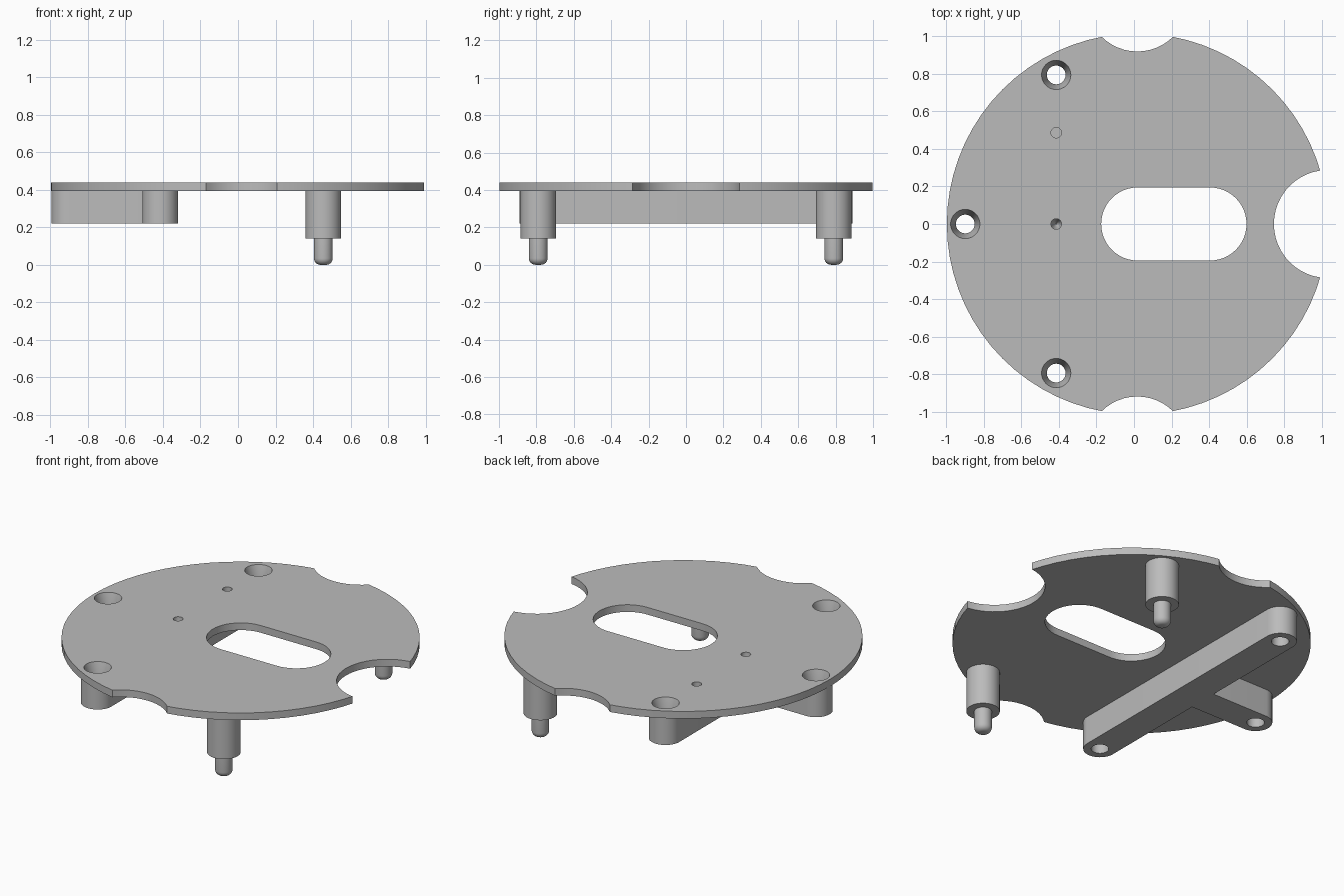
import bpy, bmesh, math

cube = bpy.data.objects.get("Cube")
if cube:
    bpy.data.objects.remove(cube, do_unlink=True)

grey = bpy.data.materials.new("plain grey")
grey.use_nodes = True
COLOUR = (0.5, 0.5, 0.5, 1)
grey.diffuse_color = COLOUR
grey.node_tree.nodes["Principled BSDF"].inputs["Base Color"].default_value = COLOUR

TOP, UNDER, ARM_Z = 0.44, 0.395, 0.22
DISC_X, DISC_R = 0.018, 1.016
BOSS_R = 0.095
SCREWS = [(-0.415, 0.795), (-0.415, -0.795), (-0.9, 0)]


def finish(name, bm):
    bmesh.ops.recalc_face_normals(bm, faces=bm.faces)
    mesh = bpy.data.meshes.new(name)
    bm.to_mesh(mesh)
    bm.free()
    mesh.materials.append(grey)
    ob = bpy.data.objects.new(name, mesh)
    bpy.context.collection.objects.link(ob)
    return ob


def lathe(name, x, y, profile, n=48):
    """Solid of revolution from (radius, z) pairs, capped at both ends."""
    bm = bmesh.new()
    rings = []
    for r, z in profile:
        rings.append([bm.verts.new((x + r * math.cos(math.tau * i / n),
                                    y + r * math.sin(math.tau * i / n), z)) for i in range(n)])
    for a, b in zip(rings, rings[1:]):
        for i in range(n):
            j = (i + 1) % n
            bm.faces.new((a[i], a[j], b[j], b[i]))
    bm.faces.new(rings[0][::-1])
    bm.faces.new(rings[-1])
    return finish(name, bm)


def capsule(name, p, q, r, z0, z1, n=24):
    """Upright prism with a round-ended outline running from p to q."""
    bm = bmesh.new()
    heading = math.atan2(q[1] - p[1], q[0] - p[0])
    outline = []
    for (cx, cy), start in ((q, heading - math.pi / 2), (p, heading + math.pi / 2)):
        for i in range(n + 1):
            a = start + math.pi * i / n
            outline.append(bm.verts.new((cx + r * math.cos(a), cy + r * math.sin(a), z0)))
    base = bm.faces.new(outline)
    solid = bmesh.ops.extrude_face_region(bm, geom=[base])
    bmesh.ops.translate(bm, vec=(0, 0, z1 - z0),
                        verts=[v for v in solid["geom"] if isinstance(v, bmesh.types.BMVert)])
    return finish(name, bm)


def combine(target, tool, operation):
    mod = target.modifiers.new("combine", "BOOLEAN")
    mod.operation, mod.object, mod.solver = operation, tool, "EXACT"
    bpy.context.view_layer.objects.active = target
    bpy.ops.object.modifier_apply(modifier=mod.name)
    bpy.data.objects.remove(tool, do_unlink=True)


def smooth(ob):
    bpy.ops.object.select_all(action="DESELECT")
    ob.select_set(True)
    bpy.context.view_layer.objects.active = ob
    bpy.ops.object.shade_smooth_by_angle(angle=math.radians(35))


# Round plate with the T-shaped support underneath
plate = lathe("base_plate", DISC_X, 0, [(DISC_R, UNDER), (DISC_R, TOP)], 72)
embed = UNDER + 0.02
combine(plate, capsule("cross_bar", SCREWS[1], SCREWS[0], BOSS_R, ARM_Z, embed), "UNION")
combine(plate, capsule("side_arm", SCREWS[2], (-0.415, 0), BOSS_R, ARM_Z, embed), "UNION")

# Edge notches and central slot
low, high = UNDER - 0.1, TOP + 0.1
for x, y, r in ((DISC_X, 1.19, 0.27), (DISC_X, -1.19, 0.27), (1.034, 0, 0.288)):
    combine(plate, lathe("notch", x, y, [(r, low), (r, high)]), "DIFFERENCE")
combine(plate, capsule("slot", (0.02, 0), (0.405, 0), 0.195, low, high), "DIFFERENCE")

# Countersunk screw holes
for x, y in SCREWS:
    combine(plate, lathe("screw_hole", x, y, [(0.05, ARM_Z - 0.1), (0.05, TOP - 0.1),
                                              (0.078, TOP), (0.078, high)]), "DIFFERENCE")

# Small blind holes: one flat-bottomed, one pointed
combine(plate, lathe("blind_hole", -0.415, 0.487, [(0.028, TOP - 0.1), (0.028, high)], 24), "DIFFERENCE")
combine(plate, lathe("pointed_hole", -0.415, 0, [(0.002, TOP - 0.1), (0.028, TOP - 0.05),
                                                 (0.028, high)], 24), "DIFFERENCE")
smooth(plate)

# Stepped posts with rounded locating pins
PIN_R, ROUND, STEP_Z = 0.05, 0.035, 0.14
for side, y in (("front", -0.79), ("back", 0.79)):
    tip = [(PIN_R - ROUND + ROUND * math.sin(a), ROUND - ROUND * math.cos(a))
           for a in (math.pi / 2 * i / 6 for i in range(7))]
    post = lathe(side + "_post", 0.455, y, tip + [(PIN_R, STEP_Z), (BOSS_R, STEP_Z), (BOSS_R, UNDER)])
    smooth(post)
